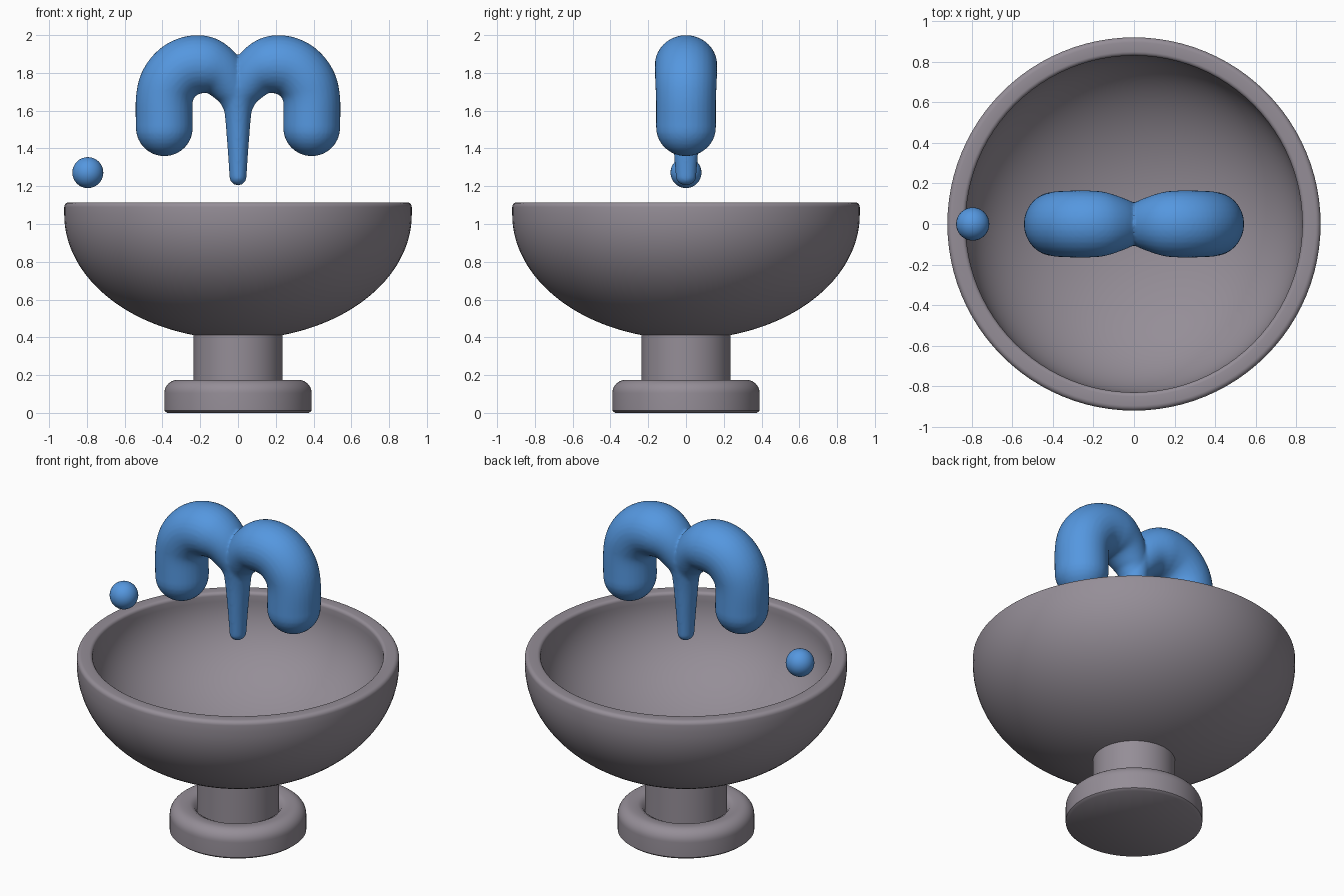
import bpy, bmesh, math
from mathutils import Vector

if "Cube" in bpy.data.objects:
    bpy.data.objects.remove(bpy.data.objects["Cube"])


def material(name, rgb):
    m = bpy.data.materials.new(name)
    m.diffuse_color = (*rgb, 1)
    m.use_nodes = True
    m.node_tree.nodes["Principled BSDF"].inputs["Base Color"].default_value = m.diffuse_color
    return m


STONE = material("grey stone", (0.30, 0.27, 0.31))
WATER = material("blue water", (0.09, 0.31, 0.74))


def finish(name, bm, mat, angle=40):
    bmesh.ops.remove_doubles(bm, verts=bm.verts, dist=1e-5)
    bmesh.ops.recalc_face_normals(bm, faces=bm.faces)
    me = bpy.data.meshes.new(name)
    bm.to_mesh(me)
    bm.free()
    me.materials.append(mat)
    ob = bpy.data.objects.new(name, me)
    bpy.context.collection.objects.link(ob)
    bpy.ops.object.select_all(action='DESELECT')
    ob.select_set(True)
    bpy.context.view_layer.objects.active = ob
    bpy.ops.object.shade_smooth_by_angle(angle=math.radians(angle))
    return ob


def loft(bm, rings):
    loops = [[bm.verts.new(p) for p in r] for r in rings]
    n = len(loops[0])
    for a, b in zip(loops, loops[1:]):
        for i in range(n):
            j = (i + 1) % n
            bm.faces.new((a[i], a[j], b[j], b[i]))


def lathe(name, profile, mat, n=96):
    bm = bmesh.new()
    loft(bm, [[(r * math.cos(2 * math.pi * i / n), r * math.sin(2 * math.pi * i / n), z)
               for i in range(n)] for r, z in profile])
    return finish(name, bm, mat)


def arc(cx, cz, rx, rz, a0, a1, n):
    return [(cx + rx * math.cos(math.radians(a0 + (a1 - a0) * i / n)),
             cz + rz * math.sin(math.radians(a0 + (a1 - a0) * i / n))) for i in range(n + 1)]


def tube(bm, pts, y_scale, n=32, steps=6):
    """Sweep a round section along (x, z, radius) points, with domed ends."""
    pts = [Vector(p) for p in pts]
    ext = [2 * pts[0] - pts[1]] + pts + [2 * pts[-1] - pts[-2]]
    path = []
    for a, b, c, d in zip(ext, ext[1:], ext[2:], ext[3:]):
        for s in range(steps):
            t = s / steps
            path.append(0.5 * (2 * b + (c - a) * t + (2 * a - 5 * b + 4 * c - d) * t ** 2
                               + (3 * b - a - 3 * c + d) * t ** 3))
    path.append(pts[-1])
    tangents = []
    for i in range(len(path)):
        d = path[min(i + 1, len(path) - 1)] - path[max(i - 1, 0)]
        tangents.append(Vector((d.x, d.y)).normalized())
    sections = [(Vector((p.x, p.y)), t, p.z) for p, t in zip(path, tangents)]

    def dome(section, sign):
        c, t, r = section
        out = []
        for k in range(1, 9):
            a = math.pi / 2 * k / 8
            out.append((c + t * sign * r * math.sin(a), t, max(r * math.cos(a), 1e-4)))
        return out

    sections = dome(sections[0], -1)[::-1] + sections + dome(sections[-1], 1)
    rings = []
    for c, t, r in sections:
        ring = []
        for i in range(n):
            a = 2 * math.pi * i / n
            u = r * math.cos(a)
            ring.append((c.x - t.y * u, r * y_scale * math.sin(a), c.y + t.x * u))
        rings.append(ring)
    loft(bm, rings)
    # close the pin-hole tips
    bmesh.ops.remove_doubles(bm, verts=bm.verts, dist=3e-4)


# foot and column
lathe("pedestal",
      [(0, 0), (0.375, 0), (0.39, 0.012)]
      + arc(0.32, 0.105, 0.07, 0.07, 0, 90, 8)
      + [(0.275, 0.173), (0.25, 0.16), (0.235, 0.135), (0.235, 0.43), (0, 0.43)], STONE)

# thick open bowl
lathe("bowl",
      [(0, 0.405), (0.2, 0.405)]
      + arc(0, 1.05, 0.92, 0.66, -75, 0, 28)
      + arc(0.895, 1.09, 0.025, 0.025, 0, 90, 5)
      + arc(0.85, 1.095, 0.02, 0.02, 90, 180, 4)
      + arc(0, 1.06, 0.83, 0.56, 0, -90, 30), STONE)

# water: two arching spouts and a thin central jet
bm = bmesh.new()
arm = [(0, 1.62, 0.075), (0.022, 1.70, 0.10), (0.08, 1.785, 0.128), (0.15, 1.83, 0.151),
       (0.22, 1.843, 0.157), (0.30, 1.817, 0.157), (0.363, 1.75, 0.155),
       (0.39, 1.66, 0.151), (0.39, 1.51, 0.151)]
for side in (1, -1):
    tube(bm, [(side * x, z, r) for x, z, r in arm], 1.05)
tube(bm, [(0, 1.25, 0.045), (0, 1.40, 0.055), (0, 1.58, 0.07), (0, 1.72, 0.09)], 1.2)
water = finish("water_spouts", bm, WATER)
mod = water.modifiers.new("merge", 'REMESH')
mod.mode = 'VOXEL'
mod.voxel_size = 0.01
mod.use_smooth_shade = True
mod = water.modifiers.new("soften", 'SMOOTH')
mod.factor = 0.5
mod.iterations = 3

# flying water drop
bm = bmesh.new()
bmesh.ops.create_uvsphere(bm, u_segments=32, v_segments=16, radius=0.082)
bmesh.ops.translate(bm, verts=bm.verts, vec=(-0.795, 0, 1.272))
finish("water_drop", bm, WATER)
